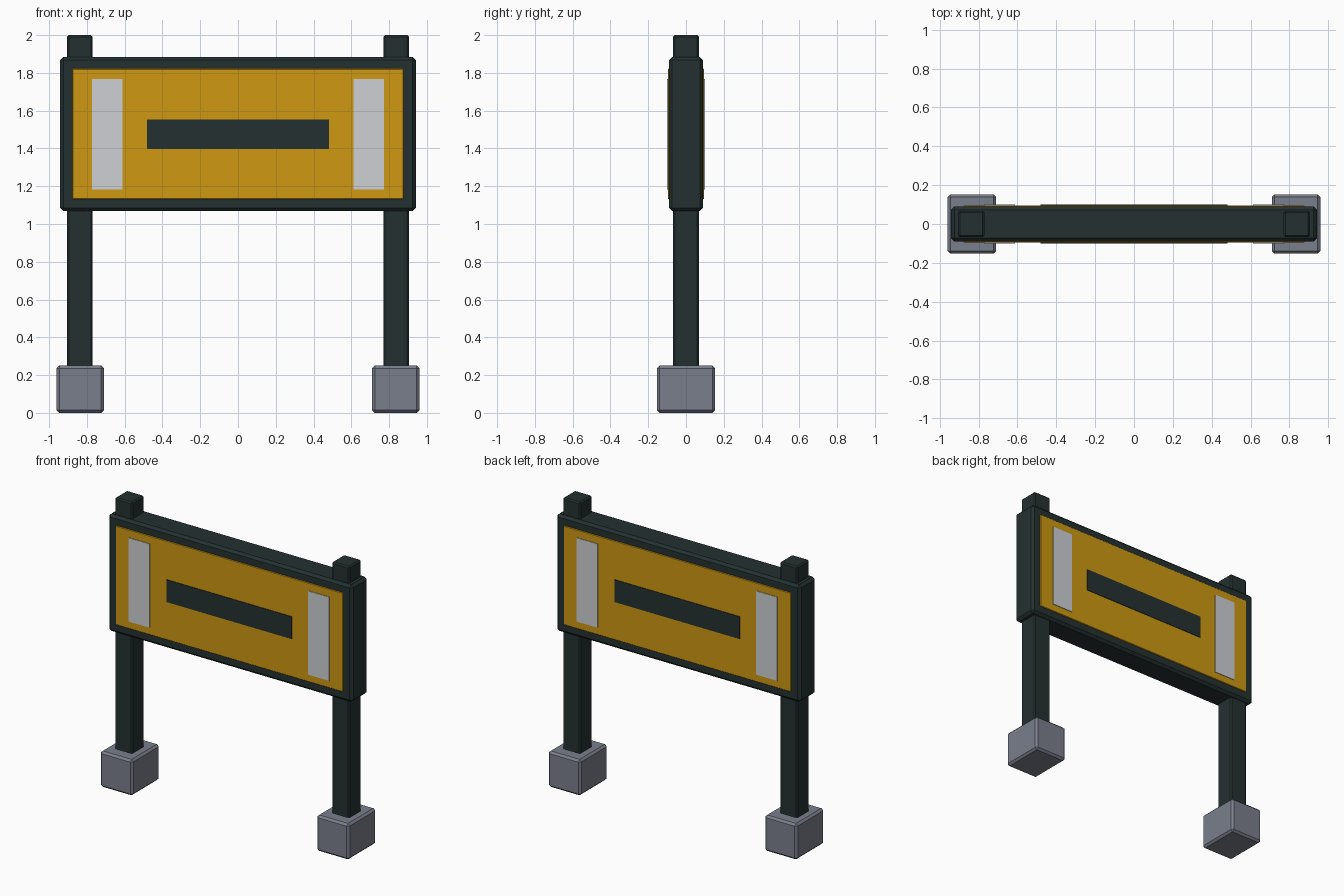
import bpy
import bmesh
from mathutils import Vector

cube = bpy.data.objects.get("Cube")
if cube:
    bpy.data.objects.remove(cube, do_unlink=True)


def material(name, rgb):
    mat = bpy.data.materials.new(name)
    mat.use_nodes = True
    mat.diffuse_color = (*rgb, 1)
    mat.node_tree.nodes["Principled BSDF"].inputs["Base Color"].default_value = (*rgb, 1)
    return mat


DARK = material("dark green metal", (0.018, 0.03, 0.03))
YELLOW = material("amber panel", (0.62, 0.315, 0.006))
WHITE = material("pale grey stripe", (0.62, 0.63, 0.655))
CONCRETE = material("concrete grey", (0.195, 0.212, 0.262))


def box(name, low, high, mat, bevel=0.0):
    """Chamfered box between two corners, with its origin at the middle."""
    low, high = Vector(low), Vector(high)
    size = high - low
    bm = bmesh.new()
    bmesh.ops.create_cube(bm, size=1)
    bmesh.ops.scale(bm, vec=size, verts=bm.verts)
    if bevel:
        bmesh.ops.bevel(bm, geom=bm.edges[:], offset=bevel, segments=1,
                        affect='EDGES', profile=0.5)
    mesh = bpy.data.meshes.new(name)
    bm.to_mesh(mesh)
    bm.free()
    mesh.materials.append(mat)
    obj = bpy.data.objects.new(name, mesh)
    obj.location = (low + high) / 2
    bpy.context.collection.objects.link(obj)
    return obj


def sided_box(name, side, x0, x1, depth, z0, z1, mat, bevel):
    """Box mirrored to the left (+1) or right (-1) side."""
    a, b = sorted((side * x0, side * x1))
    return box(name, (a, -depth, z0), (b, depth, z1), mat, bevel)


# Footings and posts
for label, side in (("left", 1), ("right", -1)):
    sided_box(label + "_footing", side, 0.71, 0.96, 0.153, 0, 0.25, CONCRETE, 0.014)
    sided_box(label + "_post", side, 0.77, 0.905, 0.068, 0.12, 2.0, DARK, 0.009)

# Board frame
box("board_frame", (-0.942, -0.09, 1.068), (0.942, 0.09, 1.885), DARK, 0.017)


def plate(name, face, x0, x1, z0, z1, inner, outer, mat, bevel=0.0):
    """Thin plate on the front (-1) or back (+1) of the board."""
    a, b = sorted((face * inner, face * outer))
    return box(name, (x0, a, z0), (x1, b, z1), mat, bevel)


# Sign panel, stripes and bar on both faces
for label, face in (("front", -1), ("back", 1)):
    plate(label + "_panel", face, -0.877, 0.877, 1.132, 1.822, 0.088, 0.096, YELLOW, 0.003)
    plate(label + "_left_stripe", face, 0.612, 0.773, 1.183, 1.767, 0.094, 0.1, WHITE)
    plate(label + "_right_stripe", face, -0.773, -0.612, 1.183, 1.767, 0.094, 0.1, WHITE)
    plate(label + "_bar", face, -0.482, 0.482, 1.397, 1.553, 0.094, 0.1, DARK)
